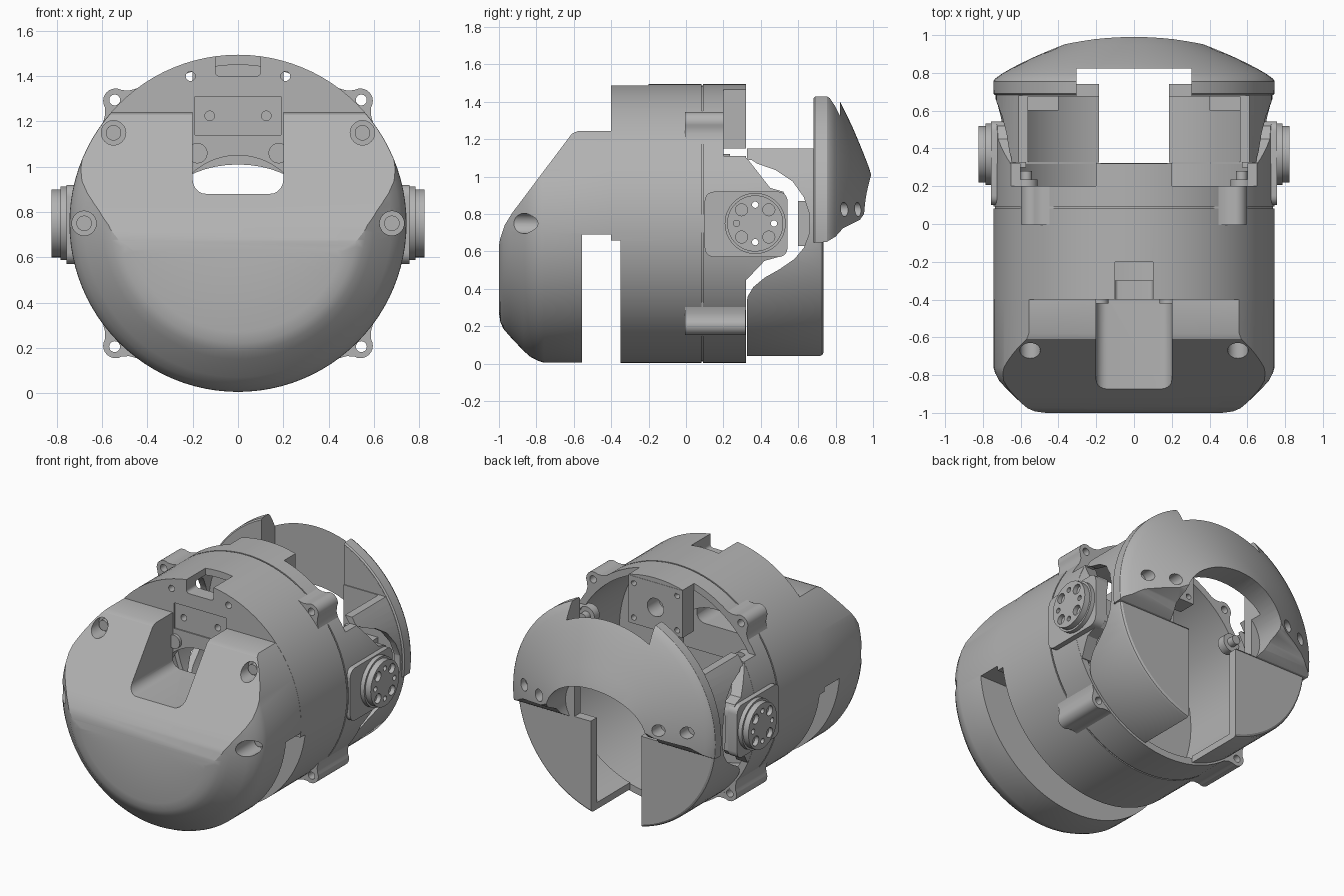
import bpy, bmesh
from math import cos, sin, pi, radians
from mathutils import Vector

if "Cube" in bpy.data.objects:
    bpy.data.objects.remove(bpy.data.objects["Cube"])

grey = bpy.data.materials.new("plain grey")
grey.use_nodes = True
colour = (0.45, 0.45, 0.45, 1)
grey.diffuse_color = colour
grey.node_tree.nodes["Principled BSDF"].inputs["Base Color"].default_value = colour
MID = 0.75  # height of the main axis


def finish(name, bm):
    bmesh.ops.remove_doubles(bm, verts=bm.verts, dist=1e-5)
    bmesh.ops.recalc_face_normals(bm, faces=bm.faces)
    mesh = bpy.data.meshes.new(name)
    bm.to_mesh(mesh)
    bm.free()
    obj = bpy.data.objects.new(name, mesh)
    bpy.context.collection.objects.link(obj)
    mesh.materials.append(grey)
    return obj


def prism(name, pts, axis, lo, hi):
    """Extrude (y, z) points along x, or (x, z) points along y."""
    bm = bmesh.new()
    at = (lambda a, b: (lo, a, b)) if axis == "x" else (lambda a, b: (a, lo, b))
    face = bm.faces.new([bm.verts.new(at(a, b)) for a, b in pts])
    new = bmesh.ops.extrude_face_region(bm, geom=[face])["geom"]
    move = Vector((hi - lo, 0, 0)) if axis == "x" else Vector((0, hi - lo, 0))
    bmesh.ops.translate(bm, vec=move, verts=[v for v in new if isinstance(v, bmesh.types.BMVert)])
    return finish(name, bm)


def ring(a, b, r, rb=None, n=32):
    rb = rb or r
    return [(a + r * cos(2 * pi * i / n), b + rb * sin(2 * pi * i / n)) for i in range(n)]


def rounded(x0, x1, z0, z1, r):
    pts = []
    for k, (cx, cz) in enumerate([(x1 - r, z1 - r), (x0 + r, z1 - r), (x0 + r, z0 + r), (x1 - r, z0 + r)]):
        pts += [(cx + r * cos(a), cz + r * sin(a)) for a in [pi / 2 * (k + i / 5) for i in range(6)]]
    return pts


def box(name, x0, x1, y0, y1, z0, z1):
    return prism(name, [(x0, z0), (x1, z0), (x1, z1), (x0, z1)], "y", y0, y1)


def lathe(name, profile, steps=96):
    """Spin (radius, y) points round the main axis."""
    bm = bmesh.new()
    vs = [bm.verts.new((r, y, MID)) for r, y in profile]
    es = [bm.edges.new((vs[i - 1], vs[i])) for i in range(len(vs))
          if profile[i - 1][0] + profile[i][0] > 0]
    bmesh.ops.spin(bm, geom=vs + es, cent=(0, 0, MID), axis=(0, 1, 0), angle=2 * pi, steps=steps)
    return finish(name, bm)


def combine(obj, *tools, op="DIFFERENCE"):
    for tool in tools:
        mod = obj.modifiers.new("combine", "BOOLEAN")
        mod.operation, mod.solver, mod.object = op, "EXACT", tool
        bpy.context.view_layer.objects.active = obj
        bpy.ops.object.modifier_apply(modifier=mod.name)
        bpy.data.objects.remove(tool)
    return obj


# Front cap: domed cylinder with a sloped top, a slot and a gap behind it
cap = lathe("front_cap", [(0, -.4), (.744, -.4), (.744, -.76), (.735, -.79), (.715, -.83), (.68, -.87),
                          (.6, -.945), (.565, -.975), (.53, -.992), (.48, -1), (0, -1)])
combine(cap,
        prism("slope", [(-1.01, .58), (-.993, .67), (-.97, .74), (-.93, .805), (-.61, 1.23), (-.58, 1.243),
                        (-.3, 1.243), (-.3, 1.6), (-1.2, 1.6), (-1.2, .58)], "x", -1, 1),
        prism("slot", rounded(-.2, .2, .88, 1.7, .06), "y", -1.2, -.3),
        box("gap", -1, 1, -.555, -.3, -.1, .69))
for s in (-1, 1):
    for x, z, depth in ((.55, 1.15, -.6), (.68, .75, -.72)):
        combine(cap, prism("bore", ring(s * x, z, .054), "y", -1.2, depth))
        prism("cap_screw", ring(s * x, z, .034), "y", depth - .03, depth + .01)

# Main body: hollow drum, open at the rear, with a seam line
body = lathe("body", [(.3, -.4), (.745, -.4), (.745, .083), (.737, .083), (.737, .092), (.745, .092),
                      (.745, .32), (.7, .32), (.7, -.3), (.3, -.3)])
combine(body,
        box("step", -1, 1, -.5, -.35, -.1, .66),
        prism("top_slot", rounded(-.1, .1, 1.4, 1.6, .02), "y", -.5, -.2),
        box("panel", -.19, .19, -.5, -.392, 1.14, 1.31))
for s in (-1, 1):
    a, b = sorted((s * .2, s * .9))
    combine(body, box("rear_cut", a, b, .2, .5, 1.11, 1.6),
            prism("hole", ring(s * .21, 1.4, .021), "y", -.5, -.2),
            prism("hole", ring(s * .125, 1.225, .021), "y", -.5, -.2))
    prism("inner_screw", ring(s * .18, 1.06, .045), "y", -.42, -.39)
    prism("rear_screw", ring(s * .57, 1.06, .06), "y", .18, .235)
    prism("rear_screw_tip", ring(s * .57, 1.06, .03), "y", .23, .28)

# Mounting block under the top of the drum
block = box("mount_block", -.2, .2, .2, .322, 1.15, 1.465)
combine(block, prism("hole", ring(0, 1.3, .06), "y", .1, .4))
for x in (-.16, .16):
    for z in (1.19, 1.42):
        combine(block, prism("hole", ring(x, z, .018), "y", .1, .4))

# Four corner lugs
for sx in (-1, 1):
    for sz in (-1, 1):
        tip = [(.765 + .055 * cos(a), .055 * sin(a)) for a in [radians(d) for d in range(-75, 76, 15)]]
        flat = [(.705, -.17), (.735, -.11), (.755, -.075)] + tip + [(.755, .075), (.735, .11), (.705, .17)]
        pts = [(sx * (u - v) * .7071, MID + sz * (u + v) * .7071) for u, v in flat]
        lug = prism("corner_lug", pts, "y", -.005, .2 if sz > 0 else .318)
        combine(lug, prism("hole", ring(sx * .545, MID + sz * .545, .024), "y", -.2, .5))

# Side ears carrying the pivots
PY = .37
ears = lathe("side_ears", [(.67, .3), (.744, .3), (.744, .54), (.67, .54)])
combine(ears, prism("ear_shape", [(.25, 1.1), (.325, 1.1), (.45, .94), (.52, .92), (.54, .88), (.54, .61),
                                  (.51, .575), (.42, .55), (.325, .45), (.25, .45)], "x", -1, 1), op="INTERSECT")
for i in range(4):
    a = i * pi / 2
    combine(ears, prism("hole", ring(PY + .1 * cos(a), MID + .1 * sin(a), .017, n=16), "x", -1, 1))
for s in (-1, 1):
    for name, shape, x0, x1 in (("ear_plate", rounded(.1, .543, .57, .92, .05), .69, .757),
                                ("pivot_flange", ring(PY, MID, .163, n=64), .75, .785),
                                ("pivot_disc", ring(PY, MID, .15, n=64), .78, .824)):
        part = prism(name, shape, "x", s * x0, s * x1)
        for i in range(4):
            a = i * pi / 2
            combine(part, prism("hole", ring(PY + .1 * cos(a), MID + .1 * sin(a), .017, n=16), "x", -1, 1))
            if name == "pivot_disc":
                a += pi / 4
                combine(part, prism("bolt_hole", ring(PY + .103 * cos(a), MID + .103 * sin(a), .032),
                                    "x", s * .795, s * .9))

# Rear shell: thin cup joined to a solid dome, then cut to shape
shell = lathe("rear_shell", [(.69, .325), (.733, .325), (.733, .715), (.727, .728), (.715, .735),
                             (0, .735), (0, .675), (.69, .675)])
dome = lathe("dome", [(0, .682), (.735, .682), (.744, .69), (.745, .755), (.735, .77), (.7, .795), (.65, .824),
                      (.6, .85), (.52, .888), (.45, .918), (.38, .947), (.3, .978), (.25, .993), (.2, 1), (0, 1)])
combine(dome, prism("underside", [(.6, .645), (.75, .65), (.8, .68), (.84, .725), (.93, .77), (.98, .84),
                                  (1.1, 1), (1.1, -.1), (.6, -.1)], "x", -1, 1))
for s in (-1, 1):
    for x, depth in ((.6, .78), (.44, .84)):
        combine(dome, prism("bore", ring(s * x, .825, .038), "y", depth, 1.2))
combine(shell, dome, op="UNION")
combine(shell,
        prism("arch", ring(0, MID, .37, .26, 48), "y", .74, 1.2),
        box("notch", -.305, .305, .2, .823, .652, 1.7),
        box("centre_gap", -.185, .185, .2, .9, -.2, .7),
        box("arm_top", -1, 1, .2, .681, 1.152, 1.7),
        prism("pivot_clearance", [(.2, 1.09), (.35, 1.09), (.38, 1.07), (.48, 1.035), (.57, .975), (.63, .89),
                                  (.66, .8), (.66, .7), (.63, .62), (.58, .56), (.5, .505), (.42, .46),
                                  (.36, .41), (.33, .36), (.32, .3), (.2, .3)], "x", -1, 1))
for s in (-1, 1):
    a, b = sorted((s * .4, s * .56))
    box("inner_stop", a, b, .6, .69, .63, .87)

# Smooth the round surfaces, keep crisp edges
bpy.ops.object.select_all(action="DESELECT")
for obj in bpy.context.collection.objects:
    if obj.type == "MESH" and grey.name in obj.data.materials:
        obj.select_set(True)
        bpy.context.view_layer.objects.active = obj
bpy.ops.object.shade_smooth_by_angle(angle=radians(28))
